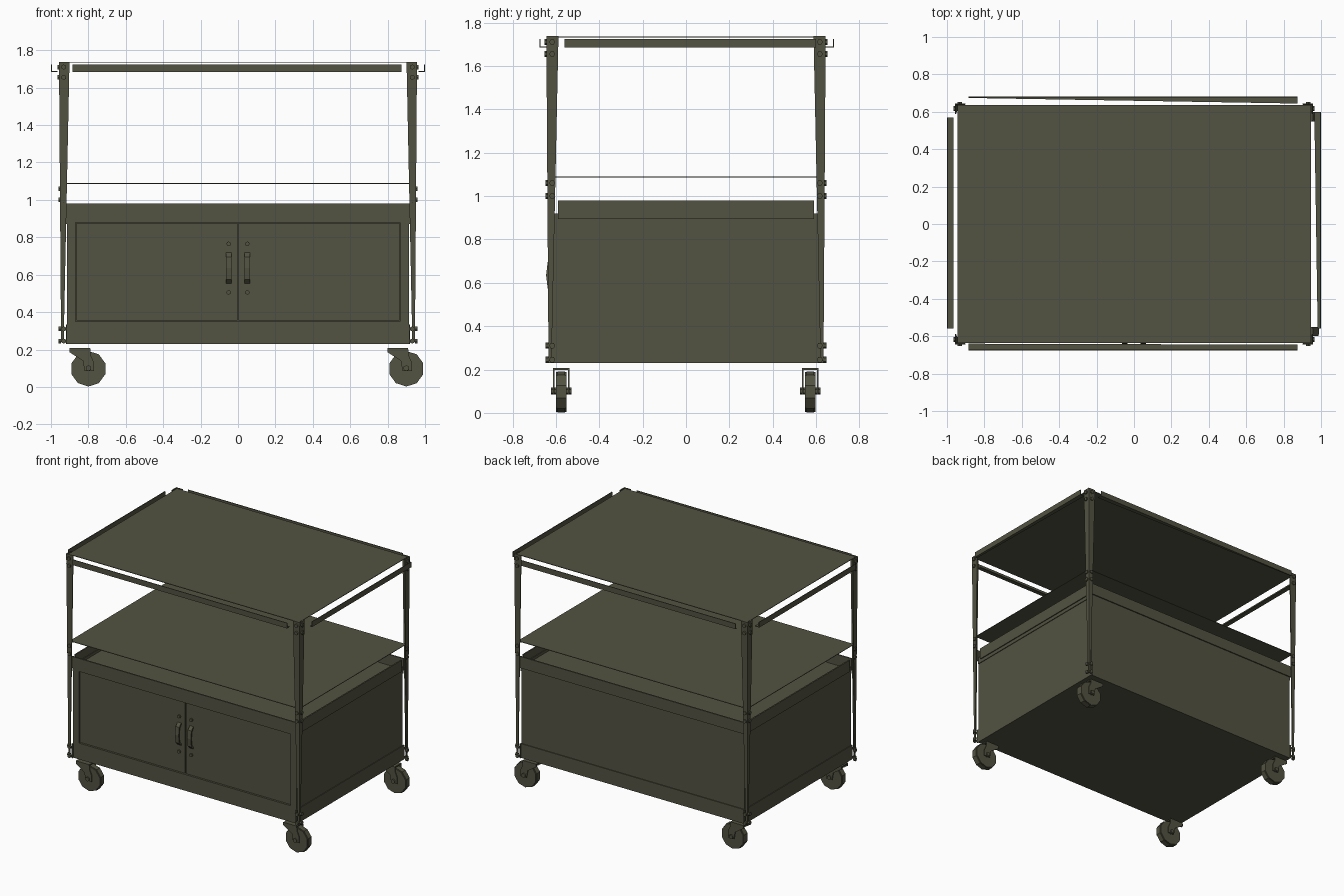
import bpy, bmesh, math
from mathutils import Matrix, Vector

if "Cube" in bpy.data.objects:
    bpy.data.objects.remove(bpy.data.objects["Cube"])

olive = bpy.data.materials.new("dark_olive_metal")
olive.diffuse_color = (0.085, 0.085, 0.054, 1)
olive.use_nodes = True
olive.node_tree.nodes["Principled BSDF"].inputs["Base Color"].default_value = olive.diffuse_color


def finish(name, bm):
    bmesh.ops.recalc_face_normals(bm, faces=bm.faces)
    me = bpy.data.meshes.new(name)
    bm.to_mesh(me)
    bm.free()
    ob = bpy.data.objects.new(name, me)
    me.materials.append(olive)
    bpy.context.collection.objects.link(ob)
    return ob


def box(name, x0, x1, y0, y1, z0, z1):
    bm = bmesh.new()
    bmesh.ops.create_cube(bm, size=1)
    for v in bm.verts:
        v.co = ((x0 + x1) / 2 + v.co.x * (x1 - x0),
                (y0 + y1) / 2 + v.co.y * (y1 - y0),
                (z0 + z1) / 2 + v.co.z * (z1 - z0))
    return finish(name, bm)


def loft(name, a, b):
    """Solid between two matching outlines."""
    bm = bmesh.new()
    va = [bm.verts.new(p) for p in a]
    vb = [bm.verts.new(p) for p in b]
    n = len(a)
    for i in range(n):
        j = (i + 1) % n
        bm.faces.new((va[i], va[j], vb[j], vb[i]))
    bm.faces.new(va)
    bm.faces.new(vb)
    return finish(name, bm)


def cyl(name, centre, axis, radius, length, sides):
    bm = bmesh.new()
    rot = Vector((0, 0, 1)).rotation_difference(Vector(axis)).to_matrix().to_4x4()
    bmesh.ops.create_cone(bm, cap_ends=True, segments=sides, radius1=radius,
                          radius2=radius, depth=length,
                          matrix=Matrix.Translation(centre) @ rot)
    return finish(name, bm)


# cabinet body with front frame and recessed double doors
box("cabinet_body", -.915, .915, -.605, .62, .23, .90)
box("frame_bottom", -.915, .915, -.622, -.605, .23, .35)
box("frame_top", -.915, .915, -.622, -.605, .88, .90)
box("frame_left", -.915, -.868, -.622, -.605, .35, .88)
box("frame_right", .866, .915, -.622, -.605, .35, .88)
for s in (-1, 1):
    a, b = sorted((s * .004, s * .864))
    box("door", a, b, -.614, -.604, .354, .876)
    # bowed handle and its screws
    x = s * .05
    path = [(-.612, .55), (-.638, .575), (-.645, .635), (-.638, .695), (-.612, .72),
            (-.612, .705), (-.630, .685), (-.636, .635), (-.630, .585), (-.612, .565)]
    loft("door_handle", [(x - .015, y, z) for y, z in path],
         [(x + .015, y, z) for y, z in path])
    for z in (.505, .765):
        cyl("handle_screw", (x, -.618, z), (0, 1, 0), .012, .014, 8)

# upper rim panels and lower side bands
for s in (-1, 1):
    a, b = sorted((s * .618, s * .628))
    box("rim_long_panel", -.925, .925, a, b, .895, .98)
    a, b = sorted((s * .917, s * .927))
    box("rim_short_panel", a, b, -.59, .59, .895, .98)
    a, b = sorted((s * .912, s * .920))
    box("side_upper_strip", a, b, -.62, .62, .87, .92)
    a, b = sorted((s * .914, s * .920))
    box("side_lower_band", a, b, -.635, .635, .23, .335)
box("rear_lower_band", -.915, .915, .619, .626, .23, .335)

# thin roof sheet and work shelf
box("roof_sheet", -.945, .945, -.635, .635, 1.731, 1.735)
box("work_shelf", -.94, .94, -.625, .625, 1.086, 1.090)

# tapered angle posts with bolts
for sx in (-1, 1):
    for sy in (-1, 1):
        def outline(cx, cy, w, z, t=.006):
            pts = [(0, 0), (w, 0), (w, t), (t, t), (t, w), (0, w)]
            return [(sx * (cx - u), sy * (cy - v), z) for u, v in pts]
        loft("corner_post", outline(.957, .644, .056, 1.738),
             outline(.946, .634, .014, .24))
        for z in (1.71, 1.655, 1.06, 1.0, .31, .245):
            out = .006 if z < 1.2 else 0
            cyl("post_bolt", (sx * .932, sy * (.646 - out), z), (0, 1, 0), .014, .014, 6)
            cyl("post_bolt", (sx * (.959 - out), sy * .617, z), (1, 0, 0), .014, .014, 6)


# push rails: upright plate with a tapering lower flange
def rail(name, long_x, sign, outer, p0, p1, w0, w1):
    def sect(p, w):
        pts = [(0, 1.725), (0, 1.685), (w, 1.685), (w, 1.690), (.005, 1.690), (.005, 1.725)]
        return [(p, sign * (outer - u), z) if long_x else (sign * (outer - u), p, z)
                for u, z in pts]
    return loft(name, sect(p0, w0), sect(p1, w1))


rail("front_rail", True, -1, .675, -.885, .875, .035, .03)
rail("rear_rail", True, 1, .682, -.885, .875, .008, .038)
rail("left_rail", False, -1, 1.0, -.56, .57, .036, .036)
rail("right_rail", False, 1, 1.0, -.56, .60, .018, .036)

# casters, all trailing towards +x
fork = [(-.10, .205), (.01, .205), (.012, .17), (.03, .13), (.03, .085),
        (-.02, .085), (-.03, .14), (-.10, .185)]
for cx in (-.80, .90):
    for cy in (-.575, .573):
        cyl("wheel", (cx, cy, .097), (0, 1, 0), .092, .05, 10)
        cyl("wheel_tread", (cx, cy, .097), (0, 1, 0), .095, .034, 10)
        cyl("axle", (cx, cy, .10), (0, 1, 0), .016, .096, 6)
        box("caster_plate", cx - .10, cx + .01, cy - .038, cy + .038, .198, .207)
        for s in (-1, 1):
            loft("caster_fork", [(cx + u, cy + s * .032, z) for u, z in fork],
                 [(cx + u, cy + s * .038, z) for u, z in fork])
